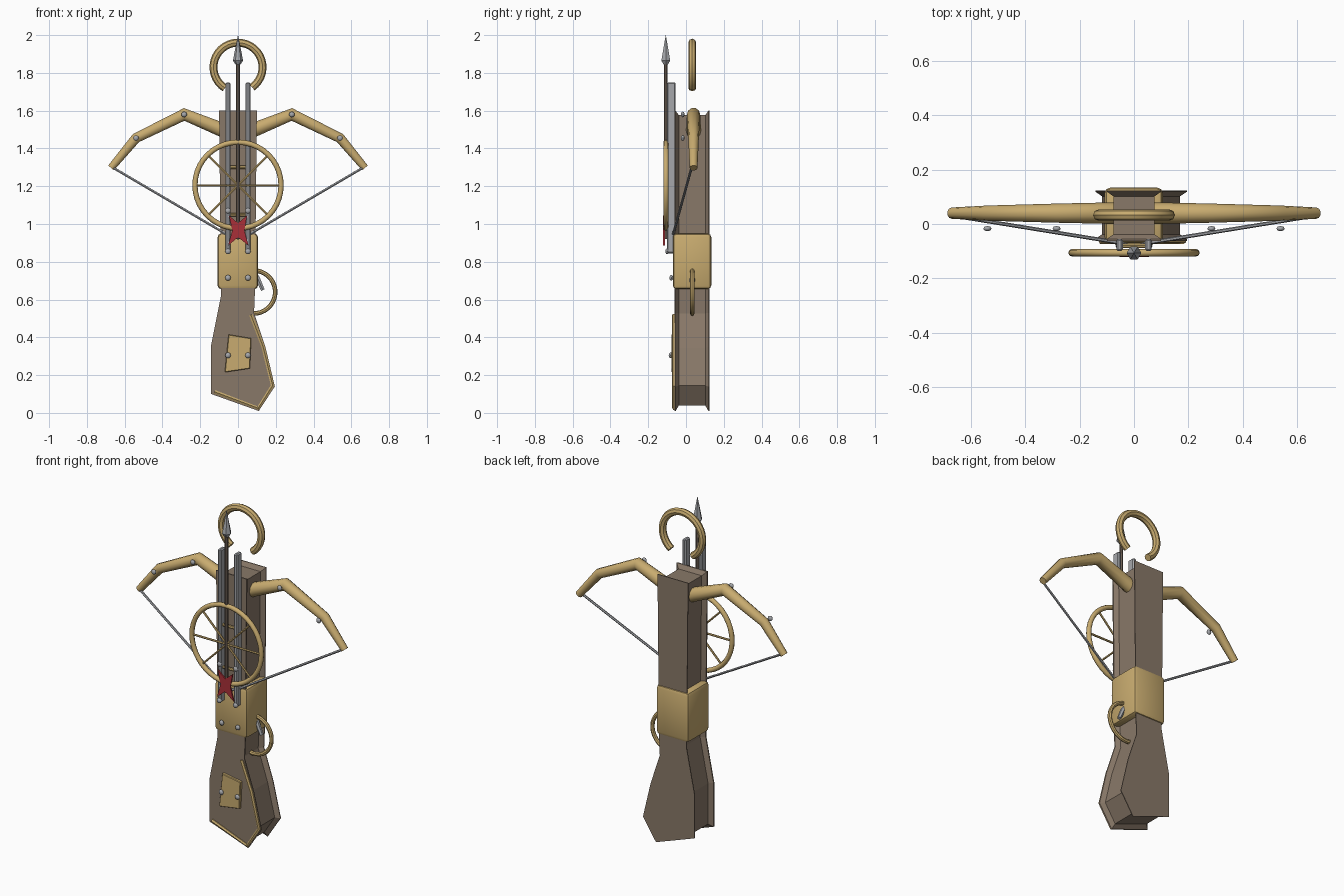
import bpy, bmesh, math
from mathutils import Vector

if "Cube" in bpy.data.objects:
    bpy.data.objects.remove(bpy.data.objects["Cube"])


def material(name, rgb):
    m = bpy.data.materials.new(name)
    m.diffuse_color = (*rgb, 1)
    m.use_nodes = True
    m.node_tree.nodes["Principled BSDF"].inputs["Base Color"].default_value = m.diffuse_color
    return m


WOOD = material("wood", (0.25, 0.19, 0.14))
SHAFT = material("shaft_wood", (0.17, 0.13, 0.10))
BRASS = material("brass", (0.58, 0.41, 0.16))
RED = material("red", (0.40, 0.03, 0.04))
STEEL = material("steel", (0.38, 0.39, 0.41))


def finish(ob, mat, angle=None):
    ob.data.materials.clear()
    ob.data.materials.append(mat)
    if angle:
        bpy.ops.object.select_all(action='DESELECT')
        bpy.context.view_layer.objects.active = ob
        ob.select_set(True)
        bpy.ops.object.shade_smooth_by_angle(angle=math.radians(angle))
    return ob


def mesh_object(name, bm, mat, angle=None):
    bmesh.ops.recalc_face_normals(bm, faces=bm.faces[:])
    me = bpy.data.meshes.new(name)
    bm.to_mesh(me)
    bm.free()
    ob = bpy.data.objects.new(name, me)
    bpy.context.collection.objects.link(ob)
    return finish(ob, mat, angle)


def inset(pts, d):
    """Move a counter-clockwise outline inward by d."""
    out = []
    for i, p in enumerate(pts):
        p = Vector(p)
        a = (p - Vector(pts[i - 1])).normalized()
        b = (Vector(pts[(i + 1) % len(pts)]) - p).normalized()
        na, nb = Vector((-a.y, a.x)), Vector((-b.y, b.x))
        out.append(p + (na + nb) * d / (1 + na.dot(nb)))
    return out


def loft(name, pts, layers, mat, angle=None):
    """Stack an XZ outline along y; layers are (y, inset)."""
    bm = bmesh.new()
    rings = [[bm.verts.new((p[0], y, p[1])) for p in inset(pts, d)] for y, d in layers]
    n = len(pts)
    for r, s in zip(rings, rings[1:]):
        for i in range(n):
            bm.faces.new((r[i], r[(i + 1) % n], s[(i + 1) % n], s[i]))
    bm.faces.new(rings[0])
    bm.faces.new(rings[-1][::-1])
    return mesh_object(name, bm, mat, angle)


def box(name, lo, hi, mat, bevel, segments=1):
    bm = bmesh.new()
    bmesh.ops.create_cube(bm, size=1)
    for v in bm.verts:
        v.co = [(a + b) / 2 + c * (b - a) for a, b, c in zip(lo, hi, v.co)]
    bmesh.ops.bevel(bm, geom=bm.edges[:], offset=bevel, segments=segments, affect='EDGES', profile=0.5)
    return mesh_object(name, bm, mat, 30)


def tube(name, pts, radius, mat, radii=None, res=2, angle=40):
    cu = bpy.data.curves.new(name, 'CURVE')
    cu.dimensions = '3D'
    cu.bevel_depth = radius
    cu.bevel_resolution = res
    cu.use_fill_caps = True
    sp = cu.splines.new('POLY')
    sp.points.add(len(pts) - 1)
    for i, p in enumerate(pts):
        sp.points[i].co = (*p, 1)
        sp.points[i].radius = radii[i] if radii else 1
    ob = bpy.data.objects.new(name, cu)
    bpy.context.collection.objects.link(ob)
    bpy.ops.object.select_all(action='DESELECT')
    bpy.context.view_layer.objects.active = ob
    ob.select_set(True)
    bpy.ops.object.convert(target='MESH')
    return finish(bpy.context.view_layer.objects.active, mat, angle)


def arc(cx, cz, r, a0, a1, y, n):
    return [(cx + r * math.cos(t), y, cz + r * math.sin(t))
            for t in (math.radians(a0 + (a1 - a0) * i / n) for i in range(n + 1))]


def rivet(x, y, z, r=0.015):
    bm = bmesh.new()
    bmesh.ops.create_uvsphere(bm, u_segments=8, v_segments=6, radius=r)
    for v in bm.verts:
        v.co = (v.co.x + x, v.co.y * 0.65 + y, v.co.z + z)
    mesh_object("rivet", bm, STEEL, 60)


# Stock: one outline with flared front and back rims
OUTLINE = [(-0.10, 1.60), (-0.09, 0.62), (-0.142, 0.36), (-0.142, 0.10), (0.11, 0.01),
           (0.195, 0.14), (0.145, 0.35), (0.085, 0.53), (0.09, 0.65), (0.10, 1.60)]
loft("stock", OUTLINE, [(-0.062, 0), (-0.055, 0), (-0.038, 0.024), (0.102, 0.024),
                        (0.119, 0), (0.124, 0)], WOOD)

# Brass collar
box("collar", (-0.108, -0.07, 0.655), (0.106, 0.134, 0.95), BRASS, 0.02, 2)

# Butt edge trim and repair plate
tube("butt_trim", [(0.068, -0.062, 0.52), (0.133, -0.062, 0.35), (0.183, -0.062, 0.145),
                   (0.107, -0.062, 0.025), (-0.125, -0.062, 0.112)], 0.011, BRASS, res=1)
loft("repair_plate", [(-0.05, 0.415), (-0.07, 0.215), (0.063, 0.235), (0.07, 0.395)],
     [(-0.078, 0.003), (-0.074, 0), (-0.058, 0)], BRASS)

# Bow limbs, string halves and rails on both sides
for s in (-1, 1):
    tube("bow_limb", [(s * x, 0.04, z) for x, z in
                      ((0.03, 1.475), (0.10, 1.505), (0.285, 1.58), (0.54, 1.455), (0.672, 1.297))],
         0.04, BRASS, (1, 0.98, 0.88, 0.7, 0.52), res=3)
    tube("bow_string", [(s * 0.665, 0.03, 1.30), (s * 0.06, -0.068, 0.945), (0, -0.085, 0.925)],
         0.007, STEEL, res=1)
    box("rail", (s * 0.053 - 0.012, -0.10, 0.845), (s * 0.053 + 0.012, -0.055, 1.75), STEEL, 0.006)
    for x, y, z in ((0.285, -0.017, 1.58), (0.54, -0.017, 1.455), (0.053, -0.1, 0.855),
                    (0.053, -0.078, 0.715), (0.053, -0.082, 0.305), (0.053, -0.098, 1.07)):
        rivet(s * x, y, z)

# Rail crossbars
for z in (1.05, 1.30):
    tube("rail_crossbar", [(-0.045, -0.08, z), (0.045, -0.08, z)], 0.009, BRASS)

# Spoked wheel
bm = bmesh.new()
N, M = 40, 8
ring = []
for i in range(N):
    t = 2 * math.pi * i / N
    ring.append([])
    for j in range(M):
        u = 2 * math.pi * j / M
        r = 0.228 + 0.014 * math.cos(u)
        ring[i].append(bm.verts.new((r * math.cos(t), -0.106 + 0.014 * math.sin(u), 1.205 + r * math.sin(t))))
for i in range(N):
    a, b = ring[i], ring[(i + 1) % N]
    for j in range(M):
        k = (j + 1) % M
        bm.faces.new((a[j], b[j], b[k], a[k]))
mesh_object("wheel_rim", bm, BRASS, 60)
for i in range(4):
    dx, dz = 0.225 * math.cos(i * math.pi / 4), 0.225 * math.sin(i * math.pi / 4)
    tube("wheel_spoke", [(-dx, -0.106, 1.205 - dz), (dx, -0.106, 1.205 + dz)], 0.006, BRASS, res=1)

# Top stirrup, trigger guard and trigger
tube("stirrup", arc(0, 1.83, 0.13, -55, 238, 0.033, 28), 0.021, BRASS)
tube("trigger_guard", arc(0.083, 0.64, 0.114, 92, -104, 0.033, 18), 0.012, BRASS)
tube("trigger", [(0.08, 0.033, 0.75), (0.105, 0.033, 0.71), (0.132, 0.033, 0.65)], 0.014, STEEL,
     (1, 1, 0.8), res=1)

# Bolt: shaft, head and fletching
tube("bolt_shaft", [(0, -0.107, 0.92), (0, -0.107, 1.87)], 0.010, SHAFT)
tube("bolt_head", [(0, -0.107, 1.845), (0, -0.107, 1.865), (0, -0.107, 2.0)], 0.027, STEEL,
     (0.5, 1, 0.02), res=1, angle=20)
loft("fletching", [(-0.048, 1.045), (-0.03, 0.965), (-0.053, 0.885), (0, 0.93), (0.056, 0.885),
                   (0.034, 0.965), (0.048, 1.045), (0, 1.005)], [(-0.121, 0), (-0.112, 0)], RED)
